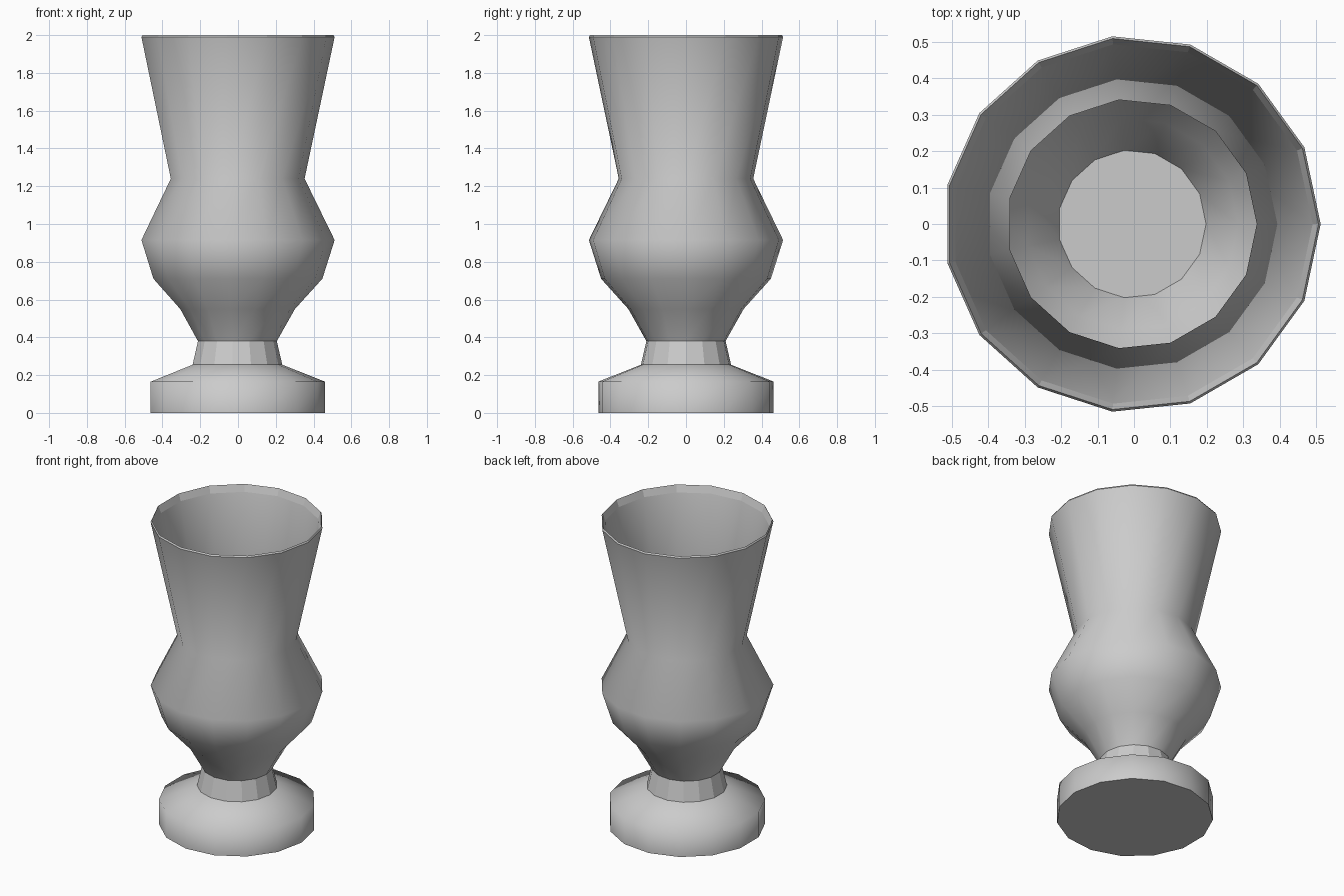
import bpy, bmesh, math

if "Cube" in bpy.data.objects:
    bpy.data.objects.remove(bpy.data.objects["Cube"])

SIDES = 15
SHIFT = -0.0055   # odd side count: recentre the bounding box on x


def lathe(name, profile, flat_bands=(), smooth=True):
    """Spin an (r, z) profile into 15 sides, capping both ends with flat faces."""
    bm = bmesh.new()
    rings = []
    for r, z in profile:
        ring = []
        for i in range(SIDES):
            a = 2 * math.pi * i / SIDES
            ring.append(bm.verts.new((r * math.cos(a) + SHIFT, r * math.sin(a), z)))
        rings.append(ring)
    for k in range(len(rings) - 1):
        lo, hi = rings[k], rings[k + 1]
        for i in range(SIDES):
            j = (i + 1) % SIDES
            f = bm.faces.new((lo[i], lo[j], hi[j], hi[i]))
            f.smooth = smooth and k not in flat_bands
    bm.faces.new(rings[0][::-1])
    bm.faces.new(rings[-1])
    bmesh.ops.recalc_face_normals(bm, faces=bm.faces)
    me = bpy.data.meshes.new(name)
    bm.to_mesh(me)
    bm.free()
    ob = bpy.data.objects.new(name, me)
    bpy.context.collection.objects.link(ob)
    return ob


# Heavy round foot with sloping shoulder
lathe("foot", [(0.467, 0), (0.467, 0.165), (0.24, 0.255)])

# Faceted neck
lathe("neck", [(0.24, 0.255), (0.211, 0.38)], smooth=False)

# Hollow bowl: outer wall up, thin rim, inner wall down to a flat floor
lathe("bowl", [
    (0.211, 0.38), (0.307, 0.55), (0.452, 0.71), (0.517, 0.915),
    (0.358, 1.24), (0.517, 1.99), (0.511, 2.0),
    (0.495, 1.955), (0.342, 1.24), (0.497, 0.915),
    (0.434, 0.72), (0.291, 0.565), (0.203, 0.40),
], flat_bands=(5, 6))
